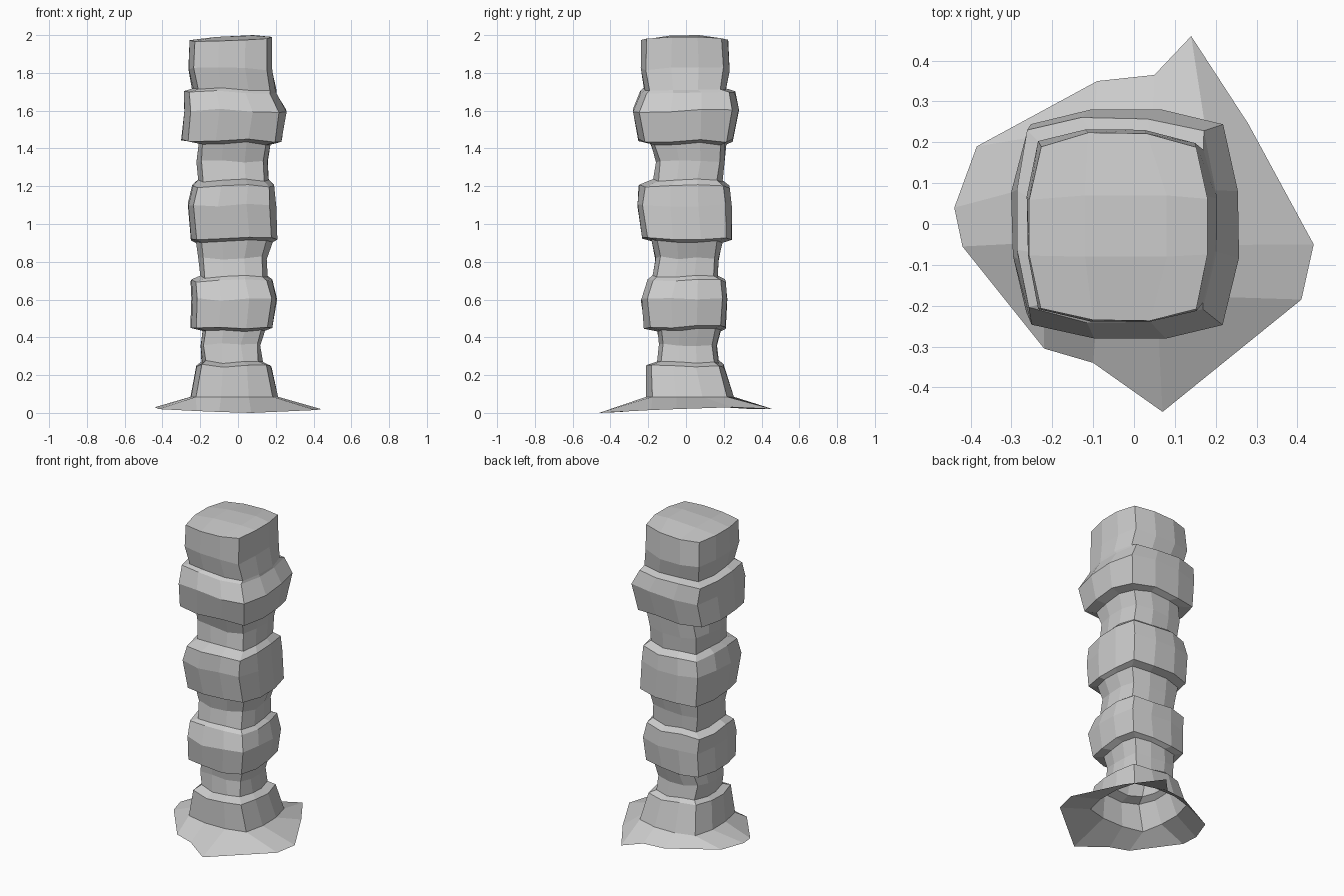
import bpy, random
random.seed(4)

# column profile: z, x min, x max, y min, y max
RINGS = [
    (.085, -.25, .21, -.21, .25), (.25, -.22, .175, -.21, .20),
    (.27, -.19, .13, -.15, .17), (.36, -.20, .12, -.14, .16), (.44, -.19, .14, -.15, .18),
    (.455, -.25, .18, -.22, .21), (.60, -.245, .205, -.235, .22), (.70, -.25, .18, -.20, .21),
    (.72, -.20, .155, -.18, .17), (.82, -.21, .15, -.16, .17), (.905, -.22, .18, -.18, .19),
    (.92, -.25, .21, -.23, .24), (1.10, -.265, .20, -.26, .24), (1.20, -.24, .19, -.25, .23),
    (1.23, -.21, .16, -.17, .19), (1.33, -.22, .16, -.16, .20), (1.425, -.21, .175, -.19, .21),
    (1.44, -.30, .23, -.25, .25), (1.60, -.285, .255, -.28, .28), (1.70, -.29, .20, -.24, .26),
    (1.715, -.24, .20, -.22, .21), (1.82, -.26, .18, -.24, .23), (1.97, -.255, .18, -.235, .22),
]
# twelve-sided bulging square, unit coordinates, from front left corner
C = .87
UNIT = [(-C, -C), (-.3, -1), (.35, -1), (C, -C), (1, -.3), (1, .3),
        (C, C), (.3, 1), (-.35, 1), (-C, C), (-1, .3), (-1, -.3)]
# flared foot outline
FOOT = [(-.22, -.305, .01), (-.1, -.34, .005), (.07, -.46, 0), (.41, -.185, .015),
        (.44, -.05, .02), (.28, .245, .03), (.14, .46, .02), (.05, .365, .02),
        (-.09, .35, .02), (-.385, .19, .03), (-.44, .04, .03), (-.42, -.055, .02)]


def make(name, verts, faces):
    mesh = bpy.data.meshes.new(name)
    mesh.from_pydata(verts, [], faces)
    obj = bpy.data.objects.new(name, mesh)
    bpy.context.collection.objects.link(obj)


def ring(z, x0, x1, y0, y1):
    out = []
    for u, v in UNIT:
        x = (x0 + x1) / 2 + u * (x1 - x0) / 2
        y = (y0 + y1) / 2 + v * (y1 - y0) / 2
        out.append((x + random.uniform(-.004, .004), y + random.uniform(-.004, .004), z))
    return out


def bridge(rows):
    return [(r * 12 + i, r * 12 + (i + 1) % 12, (r + 1) * 12 + (i + 1) % 12, (r + 1) * 12 + i)
            for r in range(rows - 1) for i in range(12)]


# stacked stone column, with ledges wobbling up and down together
rows = []
wobble = [0] * 12
for i, r in enumerate(RINGS):
    if i in (1, 4, 7, 10, 13, 16, 19) or i in (3, 6, 9, 12, 15, 18, 21):
        wobble = [random.uniform(-.01, .01) for _ in range(12)]
    rows.append([(x, y, z + w) for (x, y, z), w in zip(ring(*r), wobble)])
rows[-1] = [(x, y, 1.965 + .04 * (x + .25) + .25 * (.045 - y * y) * .8) for x, y, z in rows[-1]]
verts = [v for row in rows for v in row]
faces = bridge(len(rows))

# domed cap of nine faces
t = len(verts) - 12
n = len(verts)
verts += [(-.12, -.08, 1.99), (.08, -.08, 1.998), (.08, .07, 2), (-.12, .07, 1.99)]
faces += [(t, t+1, n, t+11), (t+1, t+2, n+1, n), (t+2, t+3, t+4, n+1),
          (n+1, t+4, t+5, n+2), (n+2, t+5, t+6, t+7), (n+3, n+2, t+7, t+8),
          (t+10, n+3, t+8, t+9), (t+11, n, n+3, t+10), (n, n+1, n+2, n+3)]
make("stone_column", verts, faces)

# flared foot, open underneath
make("flared_foot", FOOT + rows[0], bridge(2))
